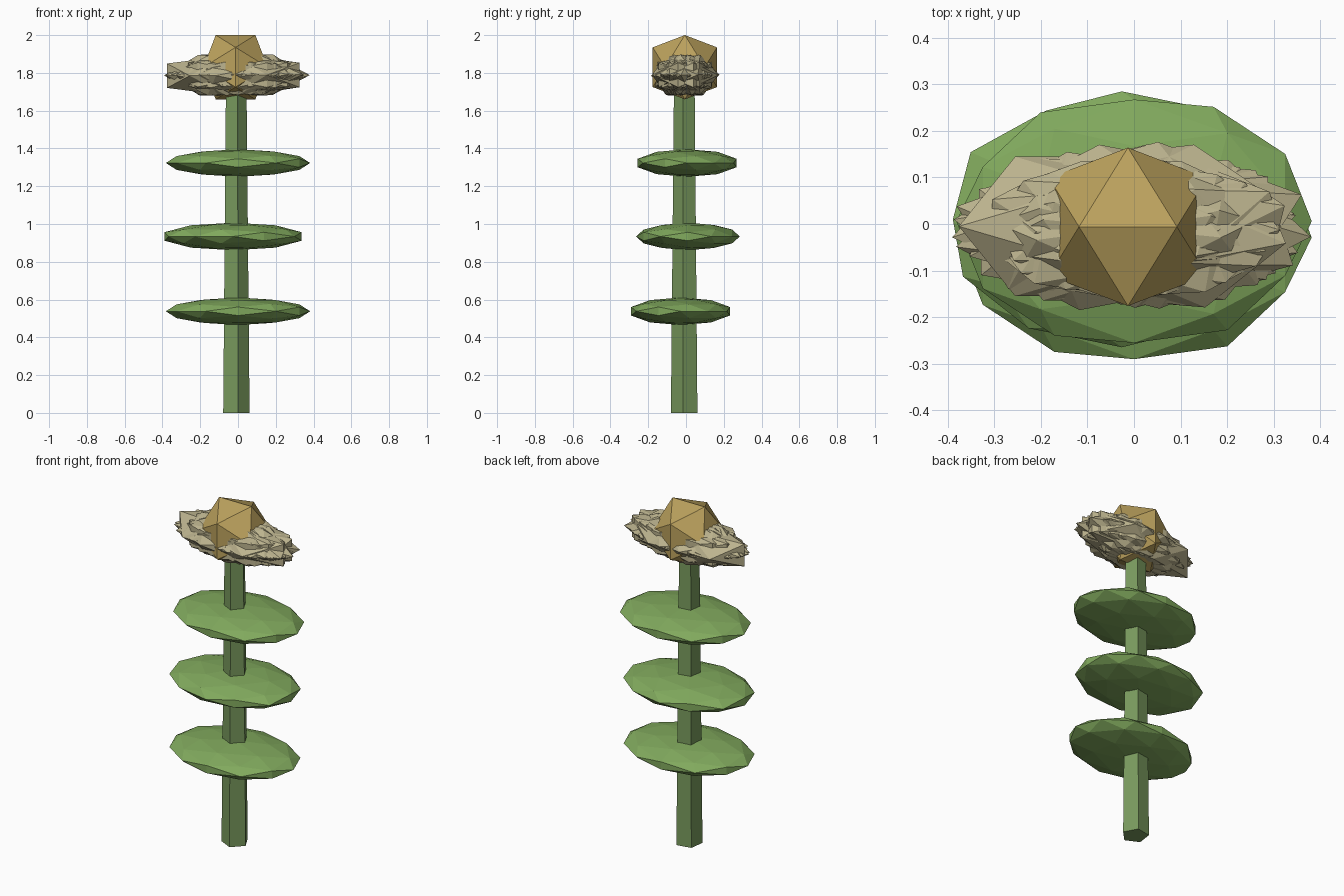
import bpy, bmesh, math, random
from mathutils import Vector, Matrix

if "Cube" in bpy.data.objects:
    bpy.data.objects.remove(bpy.data.objects["Cube"])

random.seed(4)
T = (1 + 5 ** 0.5) / 2


def material(name, rgb):
    m = bpy.data.materials.new(name)
    m.diffuse_color = (*rgb, 1)
    m.use_nodes = True
    m.node_tree.nodes["Principled BSDF"].inputs["Base Color"].default_value = m.diffuse_color
    return m


STEM = material("stem_green", (0.19, 0.32, 0.11))
LEAF = material("leaf_green", (0.22, 0.40, 0.11))
PETAL = material("petal_tan", (0.50, 0.45, 0.27))
CORE = material("core_gold", (0.50, 0.36, 0.11))


def ico_points(detail):
    # unit icosahedron with an edge on top, optionally split once
    pts = []
    for a in (-1, 1):
        for b in (-T, T):
            pts += [Vector((a, 0, b)), Vector((0, b, a)), Vector((b, a, 0))]
    mids = []
    if detail:
        mids = [(p + q).normalized() for i, p in enumerate(pts)
                for q in pts[i + 1:] if (p - q).length < 2.1]
    return [p.normalized() for p in pts] + mids


def add_ico(bm, detail, centre, size, yaw):
    # rotate about z first, then stretch
    m = Matrix.Translation(centre) @ Matrix.Diagonal((*size, 1)) @ Matrix.Rotation(yaw, 4, 'Z')
    part = bmesh.new()
    for p in ico_points(detail):
        part.verts.new(p)
    bmesh.ops.convex_hull(part, input=part.verts[:])
    part.transform(m)
    bmesh.ops.recalc_face_normals(part, faces=part.faces[:])
    me = bpy.data.meshes.new("tmp")
    part.to_mesh(me)
    part.free()
    bm.from_mesh(me)
    bpy.data.meshes.remove(me)


def finish(bm, name, mat):
    me = bpy.data.meshes.new(name)
    bm.to_mesh(me)
    bm.free()
    me.materials.append(mat)
    ob = bpy.data.objects.new(name, me)
    bpy.context.collection.objects.link(ob)
    return ob


# five-sided tapering stem
bm = bmesh.new()
H = 1.75
bmesh.ops.create_cone(bm, cap_ends=True, segments=5, radius1=0.0745, radius2=0.058, depth=H,
                      matrix=Matrix.Translation((-0.0125, -0.0065, H / 2))
                      @ Matrix.Rotation(math.radians(-9), 4, 'Z')
                      @ Matrix.Rotation(math.radians(180), 4, 'Z'))
# put one corner just right of the front
front = min(bm.verts, key=lambda v: v.co.y)
ang = math.atan2(front.co.y + 0.0065, front.co.x + 0.0125)
bmesh.ops.rotate(bm, verts=bm.verts[:], cent=(-0.0125, -0.0065, 0),
                 matrix=Matrix.Rotation(math.radians(-80) - ang, 3, 'Z'))
finish(bm, "stem", STEM)

# three flat leaf tiers
for i, (x, y, z, yaw) in enumerate([(0, -0.029, 0.538, 31.7),
                                    (-0.026, 0.01, 0.934, 58.3),
                                    (0, 0.006, 1.323, 31.7)]):
    bm = bmesh.new()
    add_ico(bm, 1, (x, y, z), (0.382, 0.275, 0.073), math.radians(yaw))
    finish(bm, f"leaf_tier_{i + 1}", LEAF)

# ruff of overlapping faceted petals
bm = bmesh.new()
N = 14
for i in range(N):
    off = (random.uniform(-0.025, 0.02), random.uniform(-0.018, 0.006),
           1.788 + random.uniform(-0.004, 0.004))
    add_ico(bm, 0, off, (0.372, 0.176, 0.123), math.pi * (i + 0.35 * random.random()) / N)
add_ico(bm, 0, (-0.06, -0.005, 1.785), (0.372, 0.176, 0.123), math.pi / 2)
finish(bm, "petals", PETAL)

# golden flower centre
bm = bmesh.new()
add_ico(bm, 0, (-0.013, -0.006, 1.83), (0.2, 0.2, 0.2), 0)
finish(bm, "flower_centre", CORE)
